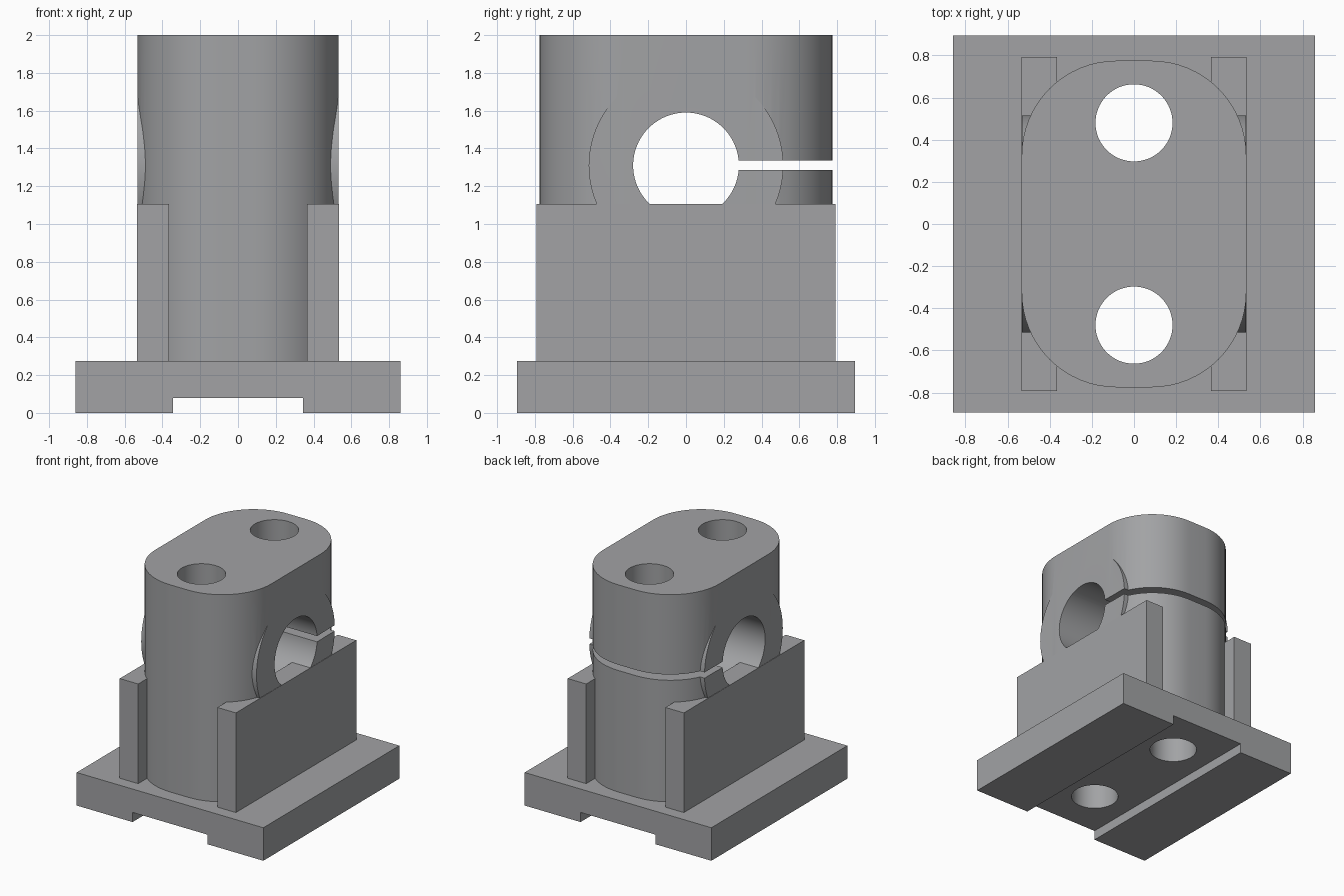
import bpy, bmesh, math
from mathutils import Vector

if "Cube" in bpy.data.objects:
    bpy.data.objects.remove(bpy.data.objects["Cube"])

grey = bpy.data.materials.new("plain grey")
grey.diffuse_color = (0.36, 0.365, 0.375, 1)
grey.use_nodes = True
grey.node_tree.nodes["Principled BSDF"].inputs["Base Color"].default_value = grey.diffuse_color


def finish(name, bm):
    mesh = bpy.data.meshes.new(name)
    bmesh.ops.recalc_face_normals(bm, faces=bm.faces[:])
    bm.to_mesh(mesh)
    bm.free()
    mesh.materials.append(grey)
    obj = bpy.data.objects.new(name, mesh)
    bpy.context.collection.objects.link(obj)
    return obj


def prism(name, outline, axis):
    """Extrude a closed outline along a vector."""
    bm = bmesh.new()
    face = bm.faces.new([bm.verts.new(p) for p in outline])
    ext = bmesh.ops.extrude_face_region(bm, geom=[face])
    moved = [g for g in ext["geom"] if isinstance(g, bmesh.types.BMVert)]
    bmesh.ops.translate(bm, verts=moved, vec=Vector(axis))
    return finish(name, bm)


def box(name, x0, x1, y0, y1, z0, z1):
    return prism(name, [(x0, y0, z0), (x1, y0, z0), (x1, y1, z0), (x0, y1, z0)],
                 (0, 0, z1 - z0))


def circle(r, n):
    return [(r * math.cos(2 * math.pi * i / n), r * math.sin(2 * math.pi * i / n))
            for i in range(n)]


def rounded_rect(hx, hy, r, n=16):
    pts = []
    for k, (sx, sy) in enumerate([(1, 1), (-1, 1), (-1, -1), (1, -1)]):
        for i in range(n + 1):
            a = math.pi / 2 * (k + i / n)
            pts.append((sx * (hx - r) + r * math.cos(a),
                        sy * (hy - r) + r * math.sin(a), BASE_TOP))
    return pts


def combine(obj, other, operation):
    mod = obj.modifiers.new("cut", 'BOOLEAN')
    mod.operation, mod.solver, mod.object = operation, 'EXACT', other
    bpy.context.view_layer.objects.active = obj
    bpy.ops.object.modifier_apply(modifier=mod.name)
    bpy.data.objects.remove(other)


def bolt_hole(y):
    return prism("bolt_cutter", [(a, b + y, -0.1) for a, b in circle(0.183, 64)],
                 (0, 0, 2.3))


BASE_TOP = 0.275

# Base plate with a channel along its underside
profile = [(-0.86, 0), (-0.345, 0), (-0.345, 0.08), (0.345, 0.08),
           (0.345, 0), (0.86, 0), (0.86, BASE_TOP), (-0.86, BASE_TOP)]
base = prism("base_plate", [(x, -0.895, z) for x, z in profile], (0, 1.79, 0))

# Rounded upright body with a round side boss
body = prism("clamp_body", rounded_rect(0.533, 0.775, 0.45), (0, 0, 2 - BASE_TOP))
boss = prism("boss", [(-0.531, a, 1.31 + b) for a, b in circle(0.515, 96)],
             (1.062, 0, 0))
combine(body, boss, 'UNION')

# Cross bore and clamping slit at the back
bore = prism("bore_cutter", [(-0.7, a, 1.31 + b) for a, b in circle(0.28, 80)],
             (1.4, 0, 0))
combine(body, bore, 'DIFFERENCE')
combine(body, box("slit_cutter", -0.7, 0.7, 0.2, 1.0, 1.287, 1.335), 'DIFFERENCE')

# Two vertical bolt holes through body and base
for part in (base, body):
    for y in (-0.48, 0.48):
        combine(part, bolt_hole(y), 'DIFFERENCE')

# Side plates
left = box("left_side_plate", -0.535, -0.365, -0.792, 0.792, BASE_TOP, 1.105)
right = box("right_side_plate", 0.365, 0.535, -0.792, 0.792, BASE_TOP, 1.105)

# Smooth the round walls, keep the edges sharp
for obj in (base, body, left, right):
    bpy.ops.object.select_all(action='DESELECT')
    obj.select_set(True)
    bpy.context.view_layer.objects.active = obj
    bpy.ops.object.shade_smooth_by_angle(angle=math.radians(30))
